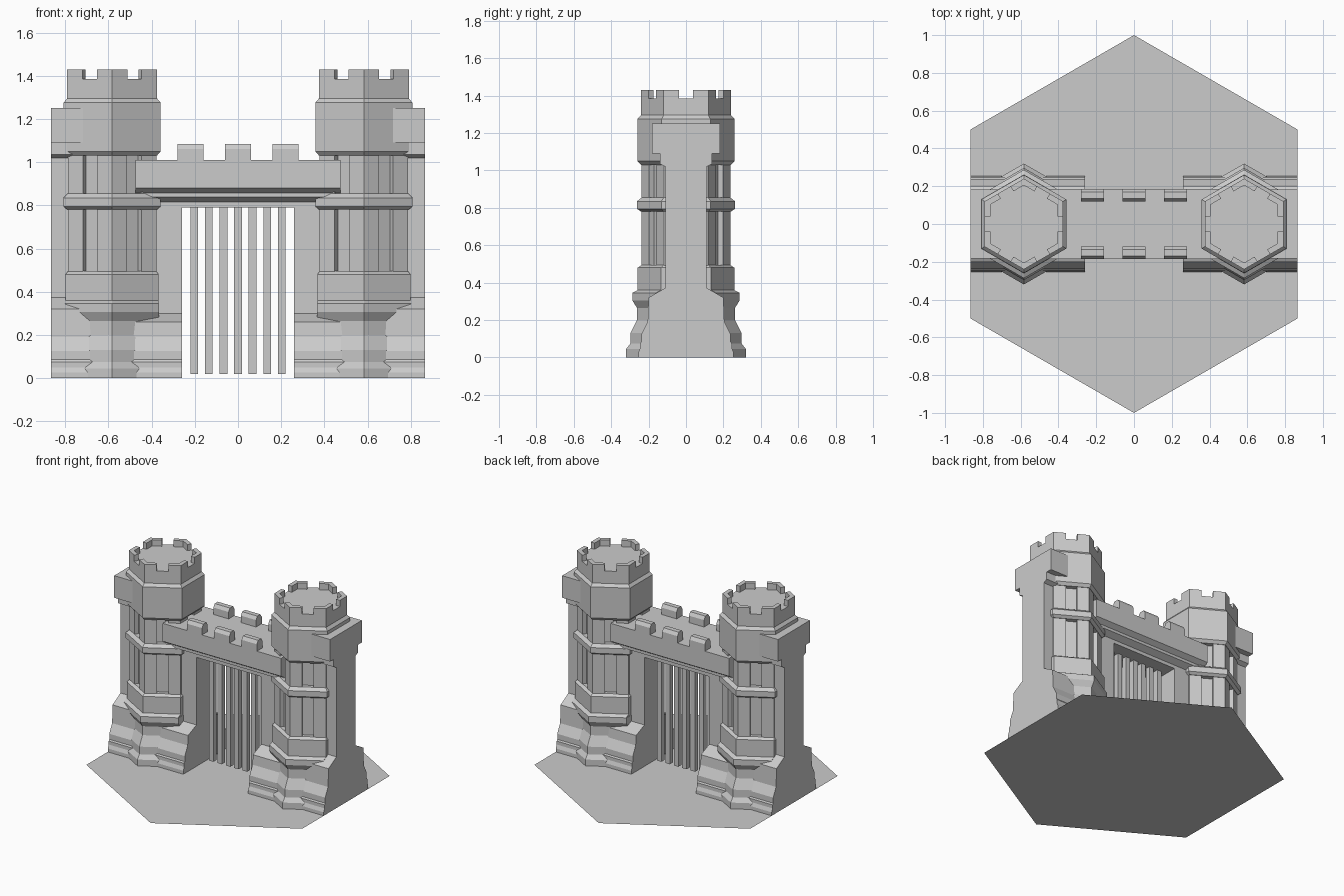
import bpy, bmesh
from mathutils import Vector

if "Cube" in bpy.data.objects:
    bpy.data.objects.remove(bpy.data.objects["Cube"])

CX = 0.583        # tower centre
T30 = 0.57735


def finish(bm, name):
    bmesh.ops.recalc_face_normals(bm, faces=bm.faces)
    me = bpy.data.meshes.new(name)
    bm.to_mesh(me)
    bm.free()
    ob = bpy.data.objects.new(name, me)
    bpy.context.collection.objects.link(ob)
    return ob


def loft(bm, rings):
    """Skin between equal-length loops of points and cap both ends."""
    loops = [[bm.verts.new(p) for p in r] for r in rings]
    n = len(loops[0])
    for a, b in zip(loops, loops[1:]):
        for i in range(n):
            bm.faces.new((a[i], a[(i + 1) % n], b[(i + 1) % n], b[i]))
    bm.faces.new(loops[0][::-1])
    bm.faces.new(loops[-1])


def hexagon(r, wmax=9):
    """Hexagon pointing along y, with side faces limited to wmax."""
    w = min(r * 0.866, wmax)
    y = r - w * T30
    return [Vector(p) for p in ((0, r), (-w, y), (-w, -y), (0, -r), (w, -y), (w, y))]


def hex_stack(name, x, profile, wmax=0.225):
    bm = bmesh.new()
    loft(bm, [[(p.x + x, p.y, z) for p in hexagon(r, wmax)] for r, z in profile])
    return finish(bm, name)


def corner_pieces(name, x, r_out, r_in, frac, z0, z1):
    """L-shaped blocks wrapped round the six corners of a hexagon."""
    bm = bmesh.new()
    out, inn = hexagon(r_out), hexagon(r_in)
    d = (r_out - r_in) * 0.866
    for i in range(6):
        a, b, c = out[i - 1], out[i], out[(i + 1) % 6]
        p, q = b.lerp(a, frac), b.lerp(c, frac)
        np_, nq = -((a + b) / 2).normalized() * d, -((b + c) / 2).normalized() * d
        poly = [p, b, q, q + nq, inn[i], p + np_]
        loft(bm, [[(v.x + x, v.y, z) for v in poly] for z in (z0, z1)])
    return finish(bm, name)


def wall(name, x0, x1, half):
    """Symmetric (y, z) cross-section extruded along x."""
    poly = [(y, z) for y, z in half] + [(-y, z) for y, z in reversed(half)]
    bm = bmesh.new()
    loft(bm, [[(x, y, z) for y, z in poly] for x in (x0, x1)])
    return finish(bm, name)


def box(bm, x0, x1, y0, y1, z0, z1):
    loft(bm, [[(x0, y0, z), (x1, y0, z), (x1, y1, z), (x0, y1, z)] for z in (z0, z1)])


# Hexagonal ground tile
bm = bmesh.new()
bm.faces.new([bm.verts.new((p.x, p.y, 0)) for p in hexagon(1)])
finish(bm, "ground_tile")

FOOT = [(0.255, 0), (0.255, 0.025), (0.245, 0.05), (0.245, 0.075), (0.238, 0.085),
        (0.238, 0.125), (0.205, 0.19)]

for s, side in ((-1, "left"), (1, "right")):
    x = s * CX
    # Tower foot, ledge and lower drum
    hex_stack(side + "_tower_foot", x, [
        (0.32, 0), (0.32, 0.045), (0.297, 0.075), (0.297, 0.13), (0.262, 0.2),
        (0.262, 0.265), (0.287, 0.305), (0.287, 0.345)], 0.218)
    hex_stack(side + "_tower_drum", x, [
        (0.287, 0.345), (0.258, 0.36), (0.258, 0.48), (0.235, 0.495)], 0.216)
    # Recessed shaft with corner pillars
    hex_stack(side + "_tower_shaft", x, [(0.203, 0.48), (0.203, 1.05)])
    corner_pieces(side + "_tower_pillars", x, 0.237, 0.2, 0.34, 0.48, 1.05)
    # Middle band
    hex_stack(side + "_tower_band", x, [
        (0.24, 0.78), (0.262, 0.795), (0.262, 0.835), (0.237, 0.855)])
    # Wide head and crown
    hex_stack(side + "_tower_head", x, [
        (0.24, 1.03), (0.26, 1.05), (0.26, 1.275), (0.24, 1.295), (0.24, 1.385)])
    corner_pieces(side + "_tower_merlons", x, 0.24, 0.205, 0.34, 1.38, 1.43)
    # Wall core, outer stub with corbelled top, flared feet
    wall(side + "_wall_core", s * 0.26, s * CX, [(0.105, 0), (0.105, 0.9)])
    wall(side + "_wall_end", s * CX, s * 0.866, [
        (0.11, 0), (0.11, 1.02), (0.14, 1.035), (0.14, 1.09), (0.182, 1.09), (0.182, 1.25)])
    wall(side + "_outer_foot", s * CX, s * 0.866, FOOT + [(0.2, 0.32), (0.105, 0.375)])
    wall(side + "_gate_foot", s * 0.26, s * CX, FOOT + [(0.2, 0.26), (0.105, 0.3)])

# Walkway over the gate
wall("gate_lintel", -0.26, 0.26, [(0.105, 0.79), (0.105, 0.9)])
wall("gate_walkway", -0.475, 0.475, [
    (0.105, 0.815), (0.15, 0.838), (0.15, 0.858), (0.185, 0.88), (0.185, 1.01)])

# Walkway merlons with chamfered tops
bm = bmesh.new()
for s in (-1, 1):
    for cx in (-0.22, 0, 0.22):
        prof = [(0.12, 1.0), (0.12, 1.06), (0.135, 1.083), (0.17, 1.083),
                (0.185, 1.06), (0.185, 1.0)]
        loft(bm, [[(cx + dx, s * y, z) for y, z in prof] for dx in (-0.061, 0.061)])
finish(bm, "walkway_merlons")

# Portcullis bars
bm = bmesh.new()
for i in range(-3, 4):
    c = i * 0.0675
    box(bm, c - 0.018, c + 0.018, -0.018, 0.018, 0.02, 0.8)
finish(bm, "portcullis_bars")
